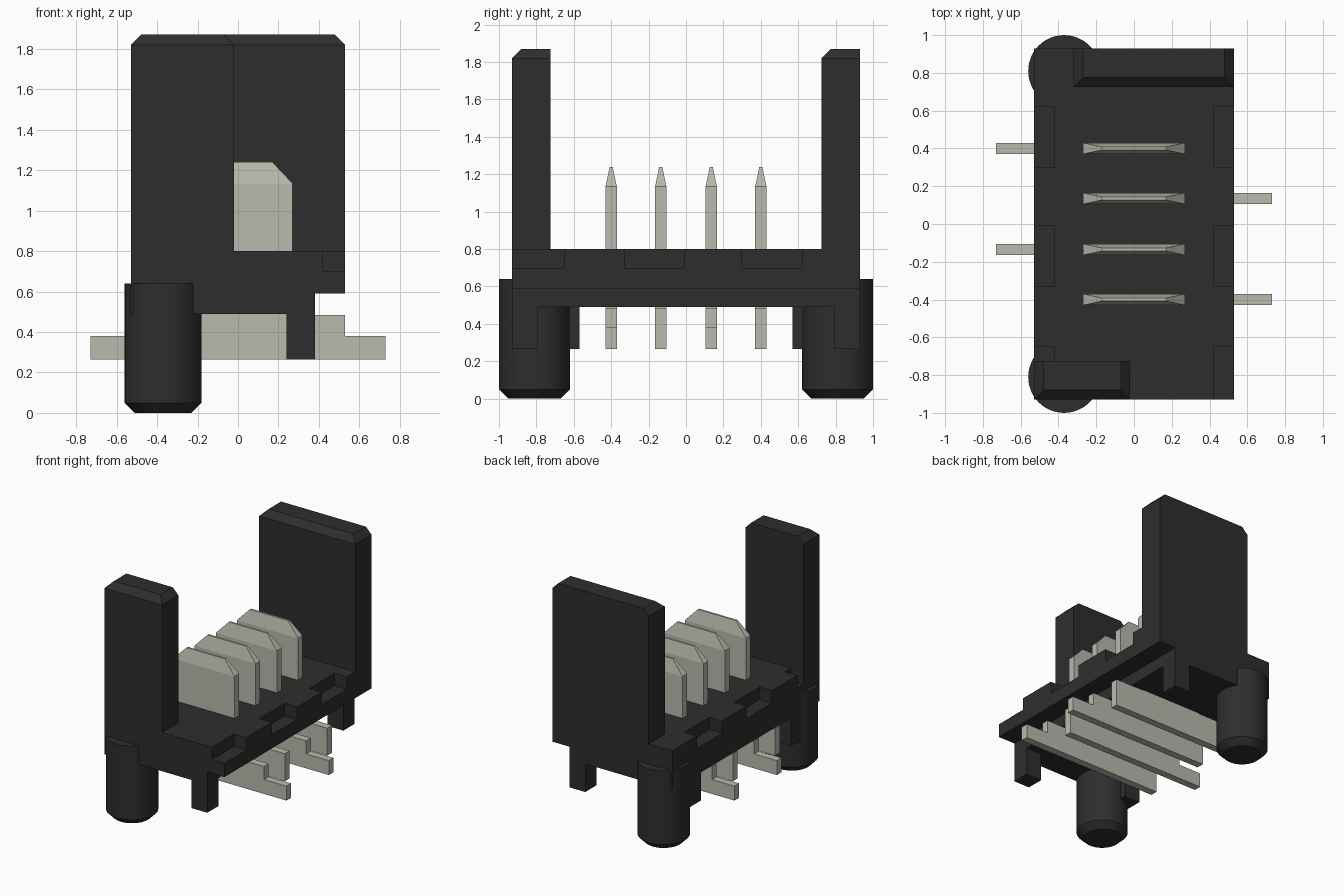
import bpy, bmesh, math

cube = bpy.data.objects.get("Cube")
if cube:
    bpy.data.objects.remove(cube, do_unlink=True)


def material(name, rgb):
    m = bpy.data.materials.new(name)
    m.use_nodes = True
    col = (*rgb, 1.0)
    m.diffuse_color = col
    m.node_tree.nodes["Principled BSDF"].inputs["Base Color"].default_value = col
    return m


plastic = material("black plastic", (0.027, 0.027, 0.027))
metal = material("tin metal", (0.49, 0.49, 0.42))


def finish(bm, name, mat):
    bmesh.ops.recalc_face_normals(bm, faces=bm.faces)
    me = bpy.data.meshes.new(name)
    bm.to_mesh(me)
    bm.free()
    me.materials.append(mat)
    ob = bpy.data.objects.new(name, me)
    bpy.context.collection.objects.link(ob)
    return ob


def loft(bm, rings):
    """Skin a stack of matching closed rings and cap both ends."""
    loops = [[bm.verts.new(p) for p in ring] for ring in rings]
    n = len(loops[0])
    for a, b in zip(loops, loops[1:]):
        for i in range(n):
            j = (i + 1) % n
            bm.faces.new((a[i], a[j], b[j], b[i]))
    bm.faces.new(loops[0])
    bm.faces.new(loops[-1])


def rect(x0, x1, y0, y1, z):
    return [(x0, y0, z), (x1, y0, z), (x1, y1, z), (x0, y1, z)]


def box(name, x0, x1, y0, y1, z0, z1, mat=plastic):
    bm = bmesh.new()
    loft(bm, [rect(x0, x1, y0, y1, z0), rect(x0, x1, y0, y1, z1)])
    return finish(bm, name, mat)


W, D, TOP = 0.53, 0.93, 0.80

# Base: outline with edge notches in the upper layer, plain slab and skirt below
notches = [(-D, -0.65), (-0.33, -0.01), (0.30, 0.62)]
side = []
for a, b in notches:
    side += [(0.42, a), (0.42, b), (W, b)]
    if a > -D:
        side.insert(len(side) - 3, (W, a))
side.append((W, D))
outline = side + [(-x, y) for x, y in reversed(side)]
bm = bmesh.new()
loft(bm, [[(x, y, z) for x, y in outline] for z in (0.70, TOP)])
finish(bm, "base_top", plastic)
box("base_slab", -W, W, -D, D, 0.59, 0.70)
box("base_skirt", -W, 0.38, -D, D, 0.49, 0.59)


# Upright walls with three chamfered top edges
def wall(name, x0, x1, y0, y1):
    c = 0.05
    bm = bmesh.new()
    loft(bm, [rect(x0, x1, y0, y1, 0.59),
              rect(x0, x1, y0, y1, 1.82),
              rect(x0 + c, x1 - c, y0 + c, y1, 1.87)])
    finish(bm, name, plastic)


wall("front_wall", -W, -0.02, -D, -0.725)
wall("back_wall", -0.32, W, 0.725, D)


# Round locating posts and square feet at both ends
def post(name, cx, cy):
    bm = bmesh.new()
    n = 48
    loft(bm, [[(cx + r * math.cos(math.tau * i / n),
                cy + r * math.sin(math.tau * i / n), z) for i in range(n)]
              for r, z in ((0.14, 0), (0.19, 0.05), (0.19, 0.64))])
    ob = finish(bm, name, plastic)
    bpy.ops.object.select_all(action='DESELECT')
    ob.select_set(True)
    bpy.context.view_layer.objects.active = ob
    bpy.ops.object.shade_smooth_by_angle(angle=math.radians(30))


for end, s in (("front", -1), ("back", 1)):
    post(end + "_post", -0.37, s * 0.81)
    y0, y1 = sorted((s * 0.79, s * D))
    box(end + "_outer_foot", 0.24, 0.38, y0, y1, 0.265, 0.49)
    y0, y1 = sorted((s * 0.57, s * 0.71))
    box(end + "_inner_foot", -W, -0.39, y0, y1, 0.265, 0.49)

# Contact pins: tapered blade above, flat bar and solder tail below
t = 0.03
for i, y in enumerate((-0.40, -0.135, 0.135, 0.40)):
    s = 1 if i % 2 == 0 else -1
    bm = bmesh.new()
    loft(bm, [rect(-0.27, 0.27, y - t, y + t, 0.485),
              rect(-0.27, 0.27, y - t, y + t, 1.135),
              rect(-0.17, 0.17, y - 0.008, y + 0.008, 1.24)])
    finish(bm, f"pin_blade_{i + 1}", metal)
    profile = [(-0.53, 0.265), (0.73, 0.265), (0.73, 0.38),
               (0.53, 0.38), (0.53, 0.485), (-0.53, 0.485)]
    bm = bmesh.new()
    loft(bm, [[(s * x, y + d, z) for x, z in profile] for d in (-t, t)])
    finish(bm, f"pin_foot_{i + 1}", metal)
